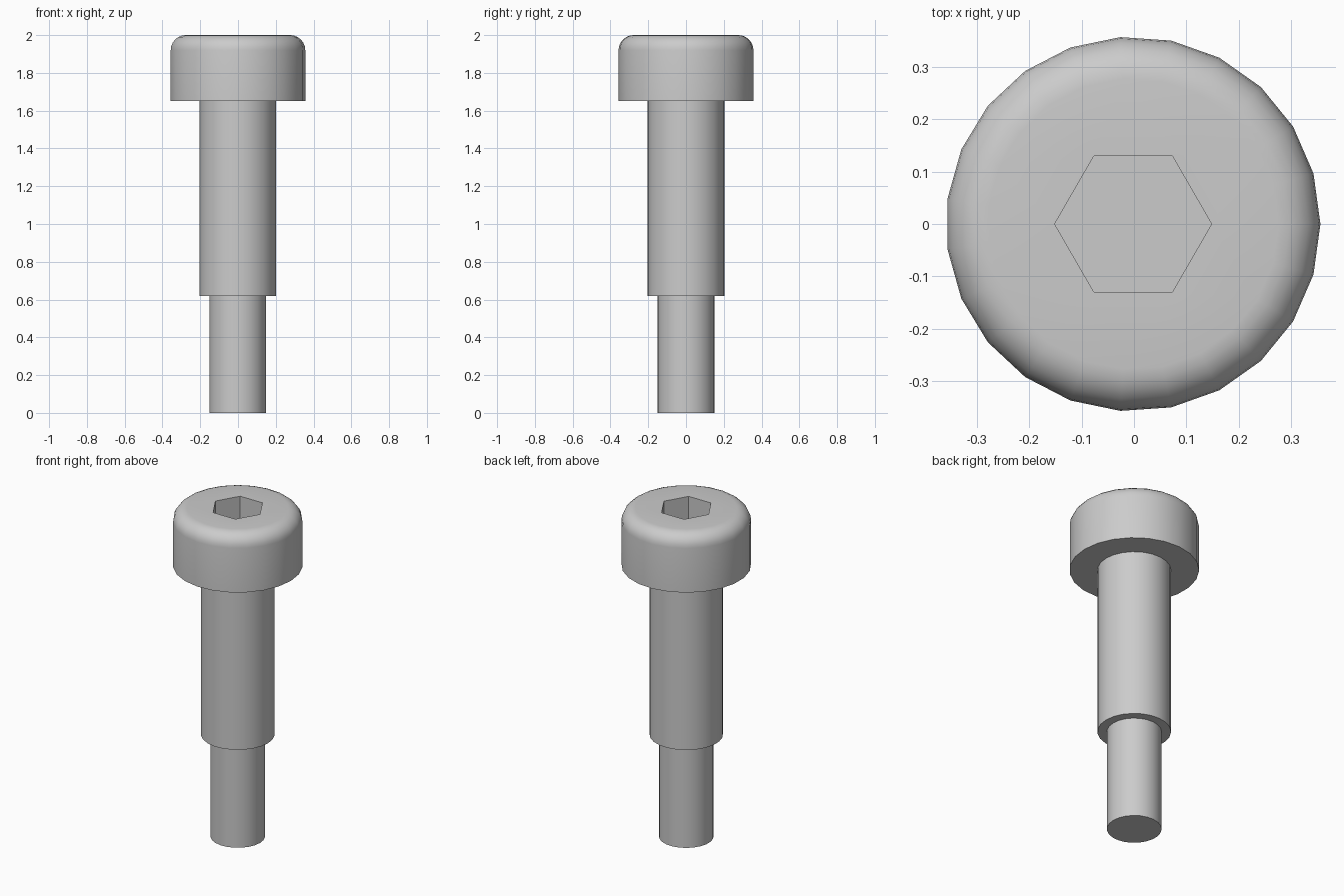
import bpy
import bmesh
from math import sin, cos, pi, radians

cube = bpy.data.objects.get("Cube")
if cube:
    bpy.data.objects.remove(cube, do_unlink=True)

SIDES = 23
HEAD_R, SHOULDER_R, SHANK_R = 0.358, 0.203, 0.151
SHOULDER_Z, HEAD_Z, TOP_Z = 0.62, 1.65, 2.0
FILLET, FILLET_STEPS = 0.08, 6
HEX_R, HEX_DEPTH = 0.15, 0.18
AXIS_X = -HEAD_R * (1 - cos(pi / SIDES)) / 2  # centres the odd-sided outline

bm = bmesh.new()


def ring(radius, z, sides=SIDES):
    return [bm.verts.new((AXIS_X + radius * cos(2 * pi * i / sides),
                          radius * sin(2 * pi * i / sides), z))
            for i in range(sides)]


def skin(a, b):
    n = len(a)
    for i in range(n):
        j = (i + 1) % n
        bm.faces.new((a[i], a[j], b[j], b[i]))


def loop_edges(loop):
    return [bm.edges.get((loop[i - 1], loop[i])) for i in range(len(loop))]


# Stepped outline from the shank tip to the rounded rim of the head
profile = [(SHANK_R, 0), (SHANK_R, SHOULDER_Z),
           (SHOULDER_R, SHOULDER_Z), (SHOULDER_R, HEAD_Z),
           (HEAD_R, HEAD_Z)]
for i in range(FILLET_STEPS + 1):
    a = pi / 2 * i / FILLET_STEPS
    profile.append((HEAD_R - FILLET * (1 - cos(a)),
                    TOP_Z - FILLET * (1 - sin(a))))
rings = [ring(r, z) for r, z in profile]
for lower, upper in zip(rings, rings[1:]):
    skin(lower, upper)
bm.faces.new(rings[0][::-1])

# Hexagonal socket
hex_top = ring(HEX_R, TOP_Z, 6)
hex_floor = ring(HEX_R, TOP_Z - HEX_DEPTH, 6)
skin(hex_top, hex_floor)
bm.faces.new(hex_floor)

# Flat top of the head around the socket
bmesh.ops.triangle_fill(bm, use_beauty=True, normal=(0, 0, 1),
                        edges=loop_edges(rings[-1]) + loop_edges(hex_top))
bmesh.ops.recalc_face_normals(bm, faces=bm.faces)

mesh = bpy.data.meshes.new("shoulder_screw")
bm.to_mesh(mesh)
bm.free()
screw = bpy.data.objects.new("shoulder_screw", mesh)
bpy.context.collection.objects.link(screw)

# Plain grey metal
steel = bpy.data.materials.new("grey_steel")
steel.use_nodes = True
colour = (0.6, 0.6, 0.6, 1)
steel.diffuse_color = colour
steel.node_tree.nodes["Principled BSDF"].inputs["Base Color"].default_value = colour
mesh.materials.append(steel)

bpy.ops.object.select_all(action="DESELECT")
screw.select_set(True)
bpy.context.view_layer.objects.active = screw
bpy.ops.object.shade_smooth_by_angle(angle=radians(30))
